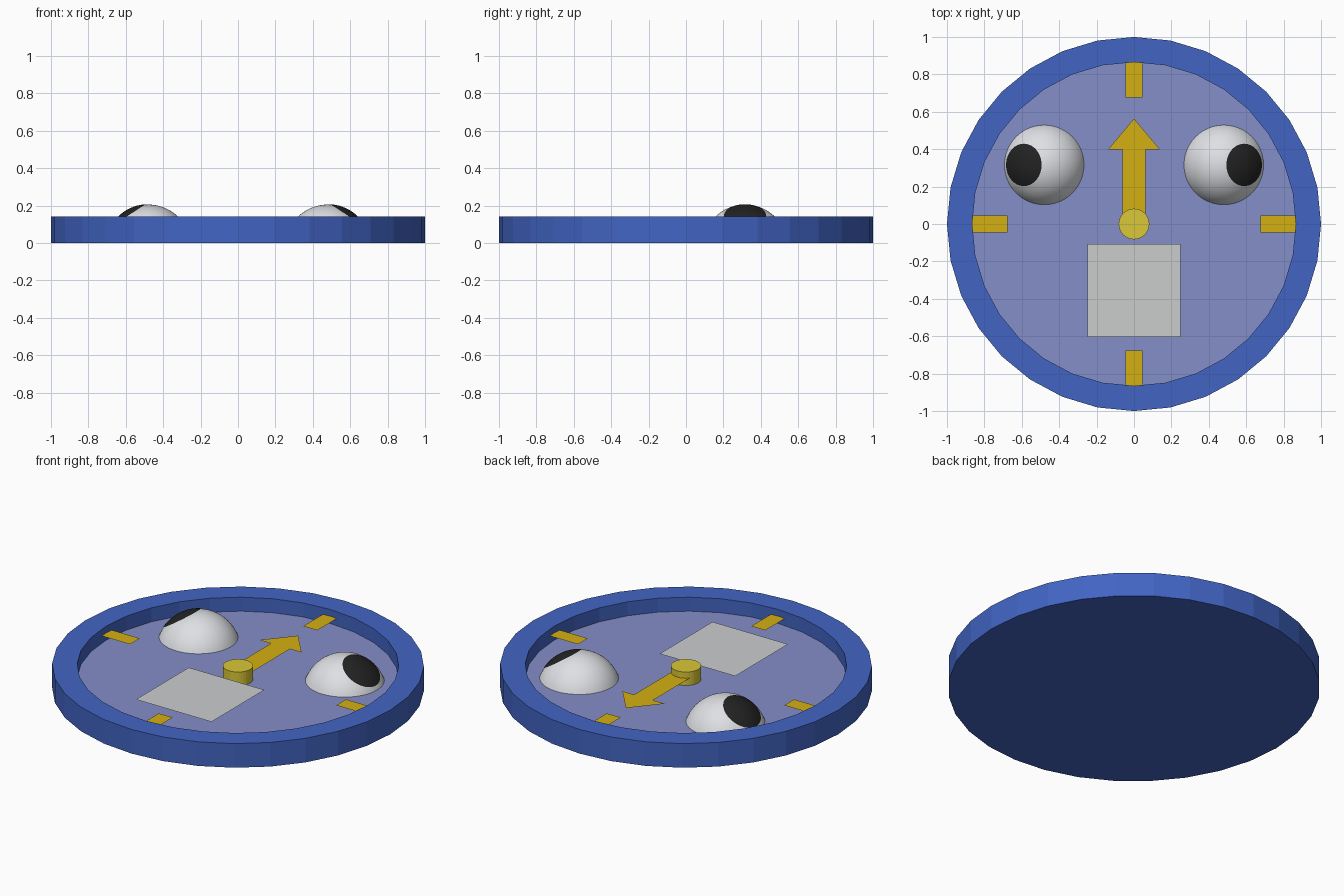
import bpy, bmesh, math
from mathutils import Matrix

if "Cube" in bpy.data.objects:
    bpy.data.objects.remove(bpy.data.objects["Cube"])


def srgb(name, r, g, b):
    lin = [((c / 255 + 0.055) / 1.055) ** 2.4 if c > 10 else c / 255 / 12.92 for c in (r, g, b)]
    m = bpy.data.materials.new(name)
    m.diffuse_color = (*lin, 1)
    m.use_nodes = True
    m.node_tree.nodes["Principled BSDF"].inputs["Base Color"].default_value = m.diffuse_color
    return m


BLUE = srgb("case_blue", 66, 101, 196)
FACE = srgb("dial_lavender", 132, 142, 200)
GOLD = srgb("gold", 212, 176, 18)
HUB = srgb("hub_yellow", 218, 200, 55)
GREY = srgb("panel_grey", 203, 205, 206)
WHITE = srgb("eye_white", 222, 224, 228)
BLACK = srgb("pupil_black", 34, 34, 34)

RIM_Z, FLOOR_Z, PLATE_Z, INNER = 0.143, 0.06, 0.103, 0.865


def finish(name, bm, mats, smooth=False):
    me = bpy.data.meshes.new(name)
    bm.to_mesh(me)
    bm.free()
    for m in mats:
        me.materials.append(m)
    for p in me.polygons:
        p.use_smooth = smooth
    ob = bpy.data.objects.new(name, me)
    bpy.context.collection.objects.link(ob)
    return ob


def lathe(profile, seg):
    """Revolve (radius, z) points, listed bottom to top on the outside, about z."""
    bm = bmesh.new()
    rings = []
    for r, z in profile:
        if r < 1e-6:
            rings.append([bm.verts.new((0, 0, z))] * seg)
        else:
            rings.append([bm.verts.new((r * math.cos(2 * math.pi * i / seg),
                                        r * math.sin(2 * math.pi * i / seg), z)) for i in range(seg)])
    for a, b in zip(rings, rings[1:]):
        for i in range(seg):
            j = (i + 1) % seg
            bm.faces.new(list(dict.fromkeys((a[i], a[j], b[j], b[i]))))
    return bm, rings


def plate(name, pts, mat, z=PLATE_Z):
    bm = bmesh.new()
    f = bm.faces.new([bm.verts.new((x, y, z)) for x, y in pts])
    f.normal_update()
    if f.normal.z < 0:
        f.normal_flip()
    return finish(name, bm, [mat])


def arc(radius, max_angle, steps):
    """Profile of a spherical cap around +z, from its rim to the pole."""
    return [(radius * math.sin(max_angle * (1 - i / steps)),
             radius * math.cos(max_angle * (1 - i / steps))) for i in range(steps + 1)]


# Round case with a recessed dial floor
bm, rings = lathe([(1, 0), (1, RIM_Z), (INNER, RIM_Z), (INNER, FLOOR_Z)], 32)
bm.faces.new(rings[0][::-1])
bm.faces.new(rings[-1]).material_index = 1
finish("case", bm, [BLUE, FACE])

# Four quarter marks around the dial
for k in range(4):
    c, s = round(math.cos(k * math.pi / 2)), round(math.sin(k * math.pi / 2))
    box = [(0.677, -0.046), (INNER, -0.046), (INNER, 0.046), (0.677, 0.046)]
    plate(f"quarter_mark_{k + 1}", [(x * c - y * s, x * s + y * c) for x, y in box], GOLD)

# Arrow hand and centre hub
half = [(0.062, 0), (0.062, 0.398), (0.139, 0.398)]
plate("arrow_hand", half + [(0, 0.563)] + [(-x, y) for x, y in half[::-1]], GOLD)
bm, rings = lathe([(0.082, FLOOR_Z), (0.082, 0.14)], 32)
bm.faces.new(rings[-1])
finish("hub", bm, [HUB])

# Square panel below the hub
plate("square_panel", [(-0.248, -0.603), (0.248, -0.603), (0.248, -0.107), (-0.248, -0.107)], GREY)

# Domed eyes with pupils turned outwards
R, EYE_Z = 0.228, -0.022
for side, sx in (("left", -1), ("right", 1)):
    place = Matrix.Translation((sx * 0.48, 0.316, EYE_Z))
    bm, _ = lathe(arc(R, math.acos((FLOOR_Z - EYE_Z) / R), 14), 48)
    bm.transform(place)
    finish(f"{side}_eye", bm, [WHITE], True)
    bm, _ = lathe(arc(R + 0.002, math.radians(29.5), 8), 48)
    bm.transform(place @ Matrix.Rotation(sx * math.radians(33), 4, 'Y'))
    finish(f"{side}_pupil", bm, [BLACK], True)
